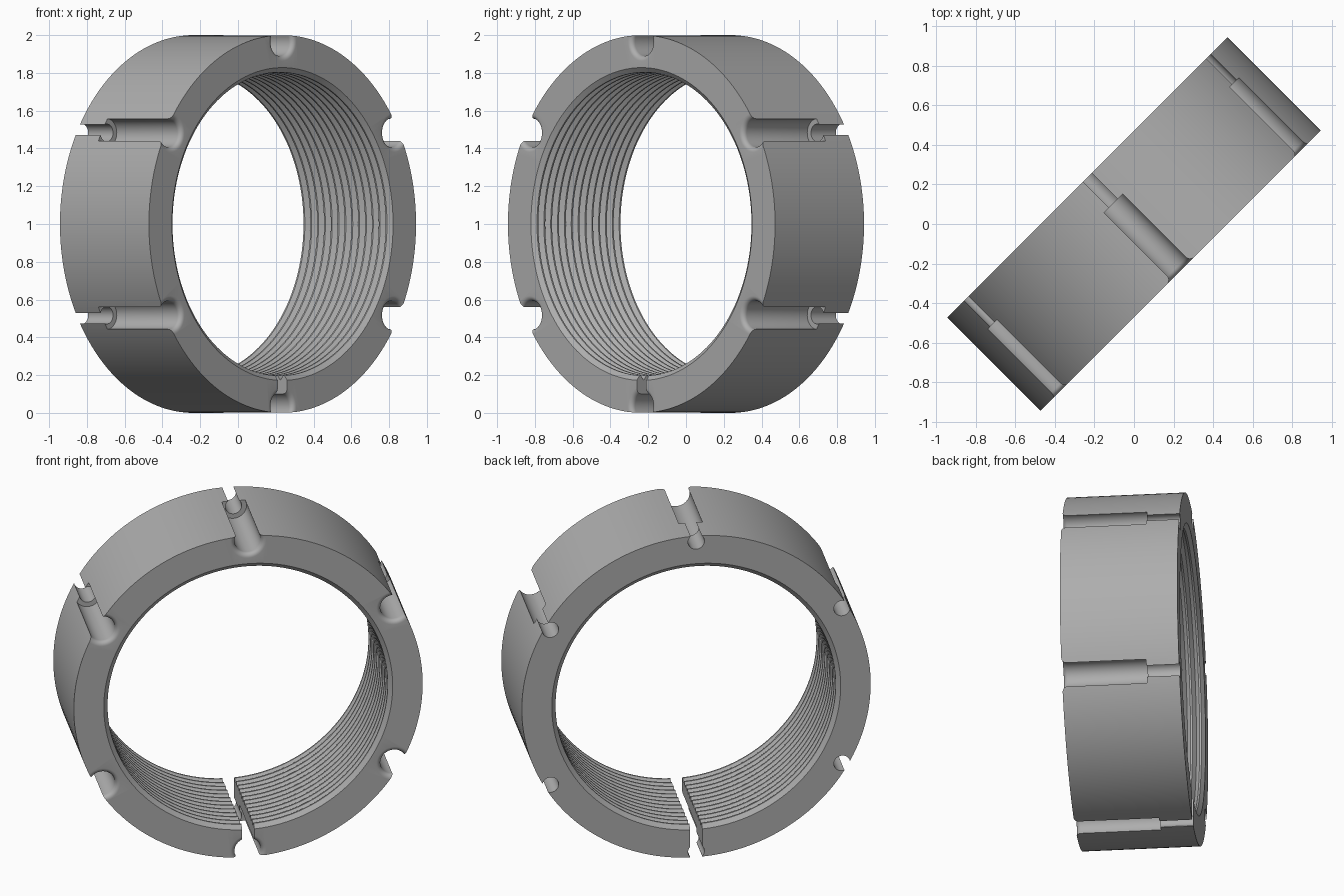
import bpy, bmesh, math
from mathutils import Matrix, Vector

if "Cube" in bpy.data.objects:
    bpy.data.objects.remove(bpy.data.objects["Cube"], do_unlink=True)

HALF = 0.333          # half the ring width
R_OUT, R_MINOR, R_MAJOR = 1.0, 0.803, 0.828
THREADS = 13
SLOT_R, HOLE_R, SLOT_AT, FLARE = 0.075, 0.047, 0.965, 0.027

steel = bpy.data.materials.new("grey steel")
steel.use_nodes = True
steel.diffuse_color = (0.42, 0.42, 0.42, 1)
steel.node_tree.nodes["Principled BSDF"].inputs["Base Color"].default_value = steel.diffuse_color


def make_object(name, bm):
    bmesh.ops.remove_doubles(bm, verts=bm.verts, dist=1e-5)
    bmesh.ops.recalc_face_normals(bm, faces=bm.faces)
    mesh = bpy.data.meshes.new(name)
    bm.to_mesh(mesh)
    bm.free()
    mesh.materials.append(steel)
    obj = bpy.data.objects.new(name, mesh)
    bpy.context.collection.objects.link(obj)
    return obj


def lathe(bm, profile, steps, closed, centre=Vector()):
    """Turn (radius, height) points about a z axis through centre."""
    verts = [bm.verts.new(centre + Vector((r, 0, z))) for r, z in profile]
    pairs = list(zip(verts, verts[1:]))
    if closed:
        pairs.append((verts[-1], verts[0]))
    edges = [bm.edges.new(p) for p in pairs]
    bmesh.ops.spin(bm, geom=verts + edges, cent=centre, axis=(0, 0, 1),
                   angle=math.tau, steps=steps, use_duplicate=False)


# Ring body with threaded bore
pitch = 2 * HALF / THREADS
profile = [(R_OUT, -HALF), (R_OUT, HALF)]
for i in range(THREADS):
    top = HALF - i * pitch
    profile += [(R_MAJOR, top), (R_MINOR, top - 0.4 * pitch), (R_MINOR, top - 0.6 * pitch)]
profile.append((R_MAJOR, -HALF))
bm = bmesh.new()
lathe(bm, profile, 180, True)
ring = make_object("locking_ring", bm)

# Stepped spanner slots with a rounded mouth on the front face
mouth = [(SLOT_R + FLARE * (1 - math.cos(t)), HALF - FLARE + FLARE * math.sin(t))
         for t in (math.radians(a) for a in range(0, 91, 15))]
step = HALF - 0.48
slot = ([(0, -HALF - 0.1), (HOLE_R, -HALF - 0.1), (HOLE_R, step), (SLOT_R, step)]
        + mouth + [(SLOT_R + FLARE, HALF + 0.1), (0, HALF + 0.1)])
cutters = []
for k in range(6):
    a = math.radians(90 + 60 * k)
    bm = bmesh.new()
    lathe(bm, slot, 40, False, Vector((math.cos(a), math.sin(a), 0)) * SLOT_AT)
    cutters.append(make_object("slot_cutter", bm))

# Split at the bottom of the ring
bm = bmesh.new()
bmesh.ops.create_cube(bm, size=1, matrix=Matrix.Translation((0, -0.9, 0))
                      @ Matrix.Diagonal((0.07, 0.5, 1, 1)))
cutters.append(make_object("split_cutter", bm))

bpy.context.view_layer.objects.active = ring
for cutter in cutters:
    cutter.hide_render = True
    mod = ring.modifiers.new("cut", 'BOOLEAN')
    mod.operation = 'DIFFERENCE'
    mod.solver = 'EXACT'
    mod.object = cutter
    bpy.ops.object.modifier_apply(modifier=mod.name)
for cutter in cutters:
    bpy.data.objects.remove(cutter, do_unlink=True)

# Stand the ring upright, its axis turned halfway between front and left
s = math.sqrt(0.5)
ring.data.transform(Matrix(((s, 0, s, 0), (s, 0, -s, 0), (0, 1, 0, 1), (0, 0, 0, 1))))
bpy.ops.object.select_all(action='DESELECT')
ring.select_set(True)
bpy.ops.object.shade_smooth_by_angle(angle=math.radians(30))
